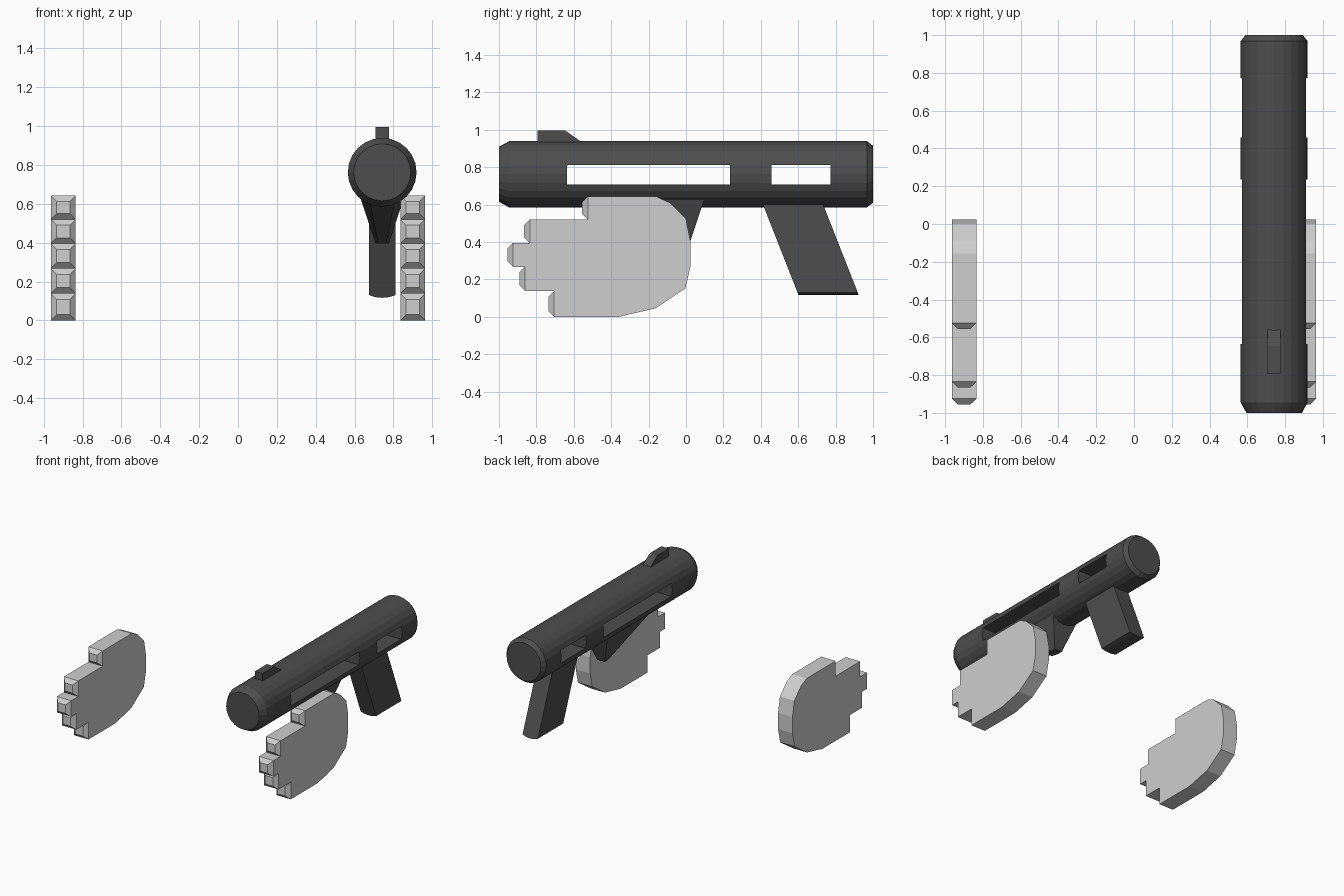
import bpy, bmesh, math
from mathutils import Matrix

cube = bpy.data.objects.get("Cube")
if cube:
    bpy.data.objects.remove(cube, do_unlink=True)


def material(name, value):
    m = bpy.data.materials.new(name)
    m.use_nodes = True
    colour = (value, value, value, 1)
    m.diffuse_color = colour
    m.node_tree.nodes["Principled BSDF"].inputs["Base Color"].default_value = colour
    return m


DARK = material("dark grey", 0.075)
LIGHT = material("light grey", 0.62)
AXIS_X, AXIS_Z = 0.742, 0.762


def finish(name, bm, mat):
    bmesh.ops.recalc_face_normals(bm, faces=bm.faces)
    mesh = bpy.data.meshes.new(name)
    bm.to_mesh(mesh)
    bm.free()
    mesh.materials.append(mat)
    obj = bpy.data.objects.new(name, mesh)
    bpy.context.collection.objects.link(obj)
    return obj


def loft(bm, rings):
    """Join rings of equal size into a closed solid."""
    loops = [[bm.verts.new(p) for p in ring] for ring in rings]
    n = len(loops[0])
    for a, b in zip(loops, loops[1:]):
        for i in range(n):
            j = (i + 1) % n
            bm.faces.new((a[i], a[j], b[j], b[i]))
    bm.faces.new(loops[0])
    bm.faces.new(loops[-1])


def side_slab(bm, outline, x0, x1):
    """Extrude a (y, z) outline across x."""
    loft(bm, [[(x, y, z) for y, z in outline] for x in (x0, x1)])


def box(bm, x0, x1, y0, y1, z0, z1):
    side_slab(bm, [(y0, z0), (y1, z0), (y1, z1), (y0, z1)], x0, x1)


# Barrel with bevelled ends
SIDES = 24
bm = bmesh.new()
rings = []
for y, r in ((-1, 0.147), (-0.945, 0.177), (0.968, 0.177), (1, 0.152)):
    angles = [2 * math.pi * i / SIDES for i in range(SIDES)]
    rings.append([(AXIS_X + r * math.cos(a), y, AXIS_Z + r * math.sin(a)) for a in angles])
loft(bm, rings)
barrel = finish("barrel", bm, DARK)

# Two slots cut through the barrel
bm = bmesh.new()
for y0, y1 in ((-0.635, 0.235), (0.458, 0.772)):
    box(bm, 0.4, 1.1, y0, y1, 0.707, 0.812)
cutter = finish("slot_cutter", bm, DARK)
cutter.hide_render = True
cut = barrel.modifiers.new("slots", 'BOOLEAN')
cut.operation = 'DIFFERENCE'
cut.solver = 'EXACT'
cut.object = cutter
bpy.context.view_layer.objects.active = barrel
bpy.ops.object.modifier_apply(modifier=cut.name)
bpy.data.objects.remove(cutter, do_unlink=True)

# Sight on top
bm = bmesh.new()
side_slab(bm, [(-0.795, 0.9), (-0.795, 0.995), (-0.645, 0.995), (-0.53, 0.915), (-0.53, 0.9)],
          AXIS_X - 0.034, AXIS_X + 0.034)
finish("sight", bm, DARK)

# Slanted rear grip with a gently rounded bottom
bm = bmesh.new()
HALF = 0.068
lower = [(HALF * t, 0.116 + 0.014 * t * t) for t in (-1, -0.5, 0, 0.5, 1)]
section = lower + [(HALF, 0.67), (-HALF, 0.67)]
loft(bm, [[(AXIS_X + x, y + 0.393 * (0.12 - z), z) for x, z in section] for y in (0.6, 0.922)])
finish("rear_grip", bm, DARK)

# Tapered wedge under the barrel
bm = bmesh.new()
rings = []
for z, half, y0, y1 in ((0.395, 0.034, -0.07, 0.02), (0.64, 0.115, -0.5, 0.102)):
    rings.append([(AXIS_X - half * 0.6, y0, z), (AXIS_X + half * 0.6, y0, z),
                  (AXIS_X + half, y0 + 0.05, z), (AXIS_X + half, y1, z),
                  (AXIS_X - half, y1, z), (AXIS_X - half, y0 + 0.05, z)])
loft(bm, rings)
finish("front_wedge", bm, DARK)

# Hands: rounded palm with five stepped, bevelled fingers
FINGERS = ((0, 0.138, -0.735), (0.138, 0.267, -0.89), (0.267, 0.395, -0.955),
           (0.395, 0.52, -0.865), (0.52, 0.642, -0.555))
BEVEL = 0.03
PALM = [(-0.36, 0), (-0.163, 0.045), (-0.003, 0.153), (0.024, 0.27),
        (0.024, 0.40), (0, 0.523), (-0.087, 0.61), (-0.157, 0.642)]


def hand(name, centre):
    x0, x1 = centre - 0.064, centre + 0.064
    outline = list(PALM)
    for z0, z1, tip in reversed(FINGERS):
        outline += [(tip + BEVEL, z1), (tip + BEVEL, z0)]
    bm = bmesh.new()
    side_slab(bm, outline, x0, x1)
    for z0, z1, tip in FINGERS:
        rings = []
        for y, d in ((tip + BEVEL, 0), (tip, BEVEL)):
            rings.append([(x0 + d, y, z0 + d), (x1 - d, y, z0 + d),
                          (x1 - d, y, z1 - d), (x0 + d, y, z1 - d)])
        loft(bm, rings)
    finish(name, bm, LIGHT)


hand("left_hand", 0.899)
hand("right_hand", -0.899)
